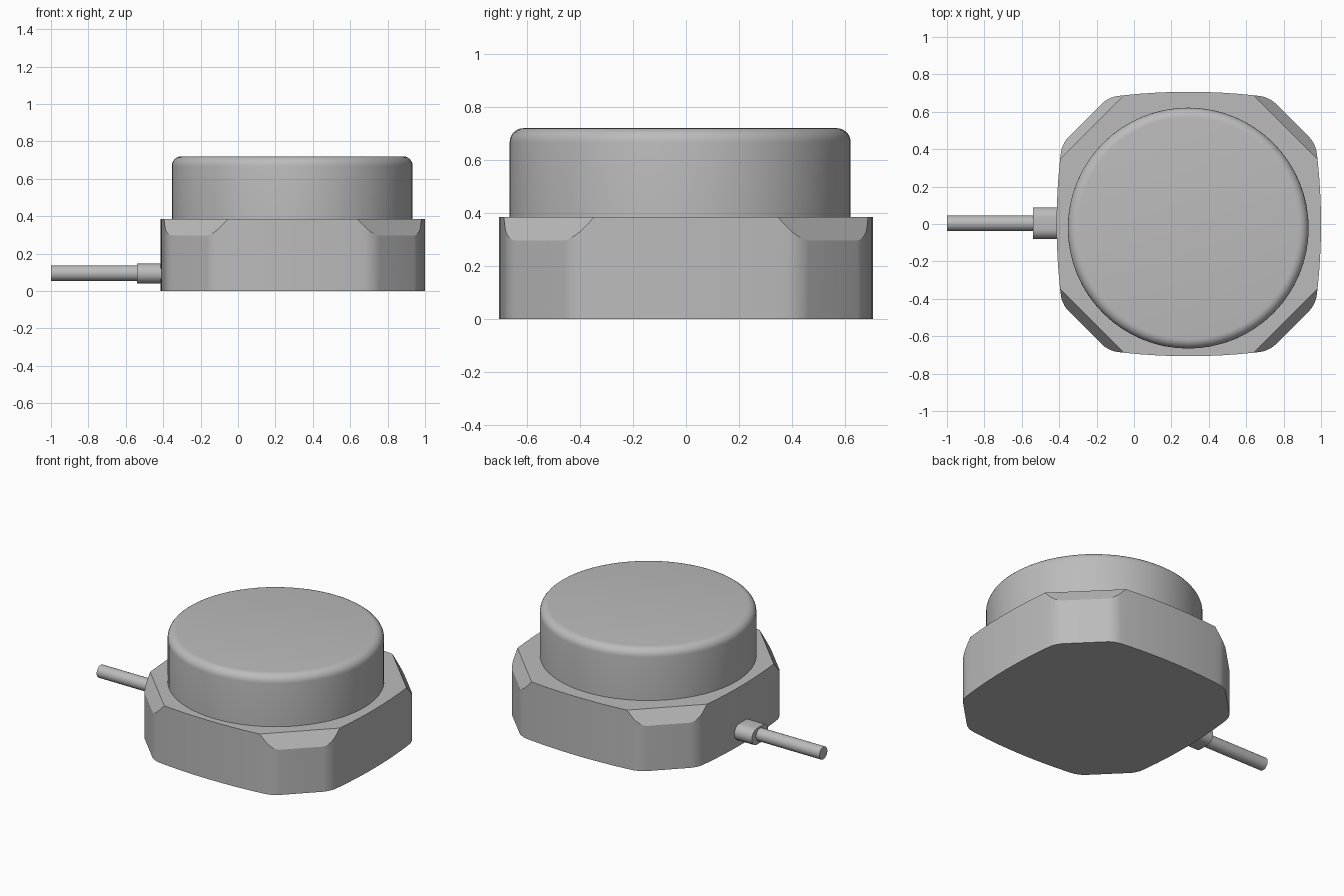
import bpy
import bmesh
import math
from mathutils import Matrix, Vector

cube = bpy.data.objects.get("Cube")
if cube:
    bpy.data.objects.remove(cube, do_unlink=True)

CENTRE_X = 0.293
BASE_TOP = 0.385

grey = bpy.data.materials.new("plain grey")
grey.use_nodes = True
colour = (0.5, 0.5, 0.5, 1)
grey.diffuse_color = colour
grey.node_tree.nodes["Principled BSDF"].inputs["Base Color"].default_value = colour


def finish(bm, name, location, angle=30):
    """Turn a bmesh into a shaded object."""
    bmesh.ops.recalc_face_normals(bm, faces=bm.faces)
    mesh = bpy.data.meshes.new(name)
    bm.to_mesh(mesh)
    bm.free()
    mesh.materials.append(grey)
    obj = bpy.data.objects.new(name, mesh)
    obj.location = location
    bpy.context.collection.objects.link(obj)
    bpy.ops.object.select_all(action='DESELECT')
    obj.select_set(True)
    bpy.context.view_layer.objects.active = obj
    bpy.ops.object.shade_smooth_by_angle(angle=math.radians(angle))
    return obj


def prism(points, direction):
    """Extrude a closed outline into a solid."""
    bm = bmesh.new()
    face = bm.faces.new([bm.verts.new(p) for p in points])
    result = bmesh.ops.extrude_face_region(bm, geom=[face], use_keep_orig=True)
    moved = [g for g in result["geom"] if isinstance(g, bmesh.types.BMVert)]
    bmesh.ops.translate(bm, verts=moved, vec=direction)
    return bm


# Base: four gently bowed sides joined by diagonal corners
HALF, BOW, REACH, STEPS = 0.707, 3.2, 0.43, 10
outline = []
for quarter in range(4):
    turn = Matrix.Rotation(quarter * math.pi / 2, 3, 'Z')
    for i in range(STEPS + 1):
        v = REACH * (2 * i / STEPS - 1)
        u = HALF - BOW + math.sqrt(BOW ** 2 - v ** 2)
        outline.append(turn @ Vector((u, v, 0)))
base = prism(outline, (0, 0, BASE_TOP))
bmesh.ops.recalc_face_normals(base, faces=base.faces)

# Round the upright corner edges
corners = [e for e in base.edges
           if abs(e.verts[0].co.z - e.verts[1].co.z) > 0.1
           and e.calc_face_angle() > math.radians(20)]
bmesh.ops.bevel(base, geom=corners, offset=0.045, segments=5,
                profile=0.5, affect='EDGES')

# Slice a sloping facet off the top of each diagonal corner
for sx in (-1, 1):
    for sy in (-1, 1):
        geom = base.verts[:] + base.edges[:] + base.faces[:]
        cut = bmesh.ops.bisect_plane(
            base, geom=geom, dist=1e-5,
            plane_co=(sx * 0.517, sy * 0.517, BASE_TOP),
            plane_no=Vector((sx * 0.09, sy * 0.09, 0.075)).normalized(),
            clear_outer=True)
        edges = [g for g in cut["geom_cut"] if isinstance(g, bmesh.types.BMEdge)]
        bmesh.ops.holes_fill(base, edges=edges, sides=0)
finish(base, "base", (CENTRE_X, 0, 0), 25)

# Round cap with a softened upper rim
CAP_HEIGHT = 0.335
cap = bmesh.new()
bmesh.ops.create_cone(cap, cap_ends=True, segments=64, radius1=0.644,
                      radius2=0.644, depth=CAP_HEIGHT)
rim = [e for e in cap.edges if all(v.co.z > 0 for v in e.verts)]
bmesh.ops.bevel(cap, geom=rim, offset=0.052, segments=6,
                profile=0.5, affect='EDGES')
finish(cap, "cap", (CENTRE_X - 0.003, -0.022, BASE_TOP + CAP_HEIGHT / 2))

# Flat-sided oval sleeve where the cable leaves the base
RADIUS, SPREAD = 0.053, 0.032
oval = []
for side in (1, -1):
    for i in range(13):
        a = math.pi * i / 12 - math.pi / 2
        oval.append((0, side * (SPREAD + RADIUS * math.cos(a)),
                     side * RADIUS * math.sin(a)))
finish(prism(oval, (0.18, 0, 0)), "cable_sleeve", (-0.54, 0.004, 0.093))

# Cable
cable = bmesh.new()
bmesh.ops.create_cone(cable, cap_ends=True, segments=32, radius1=0.041,
                      radius2=0.041, depth=0.5,
                      matrix=Matrix.Rotation(math.pi / 2, 4, 'Y'))
finish(cable, "cable", (-0.75, 0.004, 0.095))
